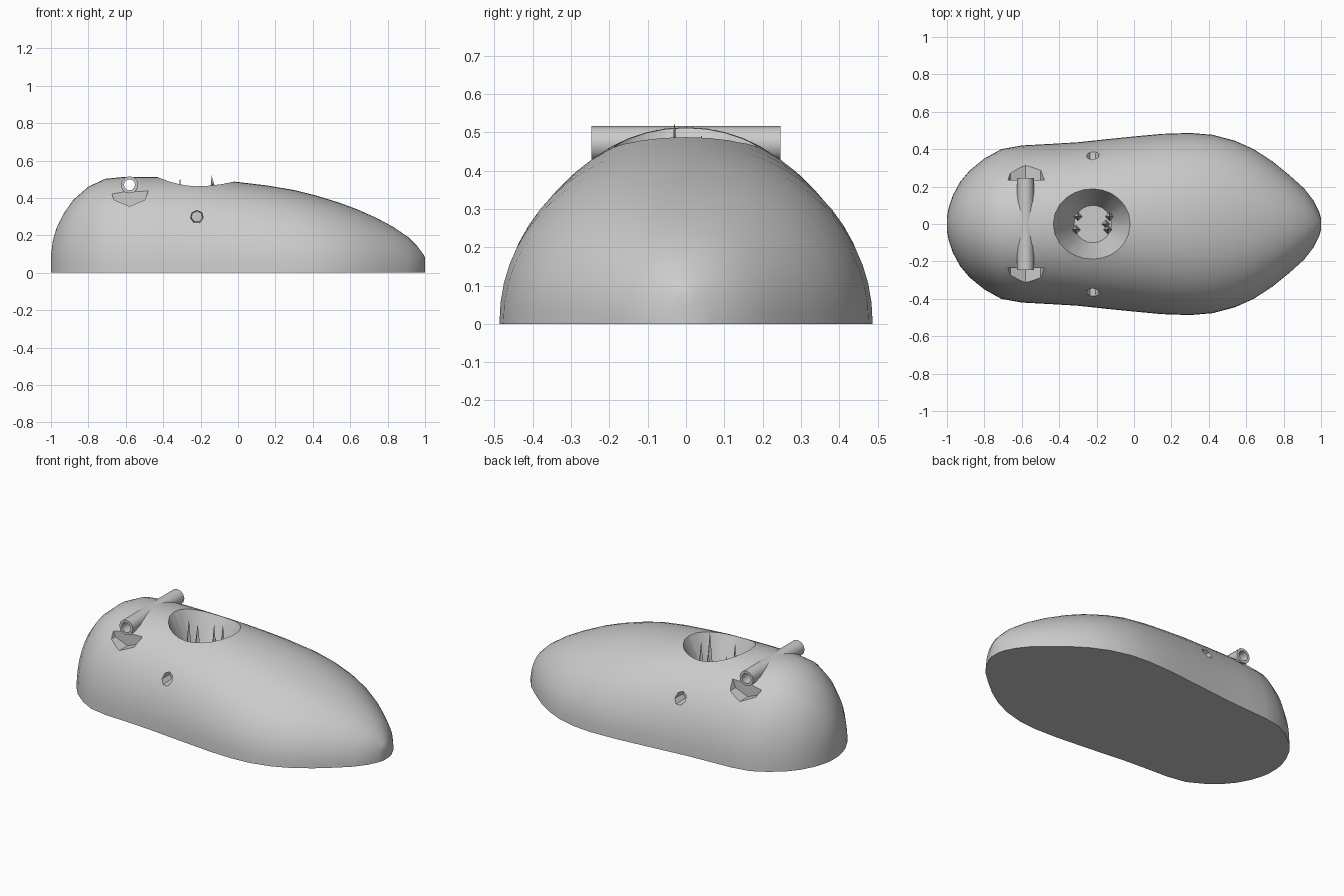
import bpy, bmesh, math
from mathutils import Matrix, Vector

cube = bpy.data.objects.get("Cube")
if cube:
    bpy.data.objects.remove(cube)

grey = bpy.data.materials.new("plain grey")
grey.use_nodes = True
grey.diffuse_color = (0.6, 0.6, 0.6, 1)
grey.node_tree.nodes["Principled BSDF"].inputs["Base Color"].default_value = (0.6, 0.6, 0.6, 1)


def finish(name, bm):
    bmesh.ops.recalc_face_normals(bm, faces=bm.faces)
    mesh = bpy.data.meshes.new(name)
    bm.to_mesh(mesh)
    bm.free()
    mesh.materials.append(grey)
    ob = bpy.data.objects.new(name, mesh)
    bpy.context.collection.objects.link(ob)
    return ob


def cone(name, start, end, r1, r2, sides):
    """Closed cone or cylinder running from start to end."""
    start, end = Vector(start), Vector(end)
    axis = end - start
    turn = axis.to_track_quat('Z', 'Y').to_matrix().to_4x4()
    bm = bmesh.new()
    bmesh.ops.create_cone(bm, cap_ends=True, segments=sides, radius1=r1, radius2=r2,
                          depth=axis.length, matrix=Matrix.Translation((start + end) / 2) @ turn)
    return finish(name, bm)


def cut(target, cutter):
    cutter.hide_render = True
    mod = target.modifiers.new("cut", 'BOOLEAN')
    mod.operation, mod.solver, mod.object = 'DIFFERENCE', 'EXACT', cutter
    bpy.ops.object.select_all(action='DESELECT')
    bpy.context.view_layer.objects.active = target
    target.select_set(True)
    bpy.ops.object.modifier_apply(modifier=mod.name)
    bpy.data.objects.remove(cutter)


def smooth(ob, degrees):
    bpy.ops.object.select_all(action='DESELECT')
    bpy.context.view_layer.objects.active = ob
    ob.select_set(True)
    bpy.ops.object.shade_smooth_by_angle(angle=math.radians(degrees))


# Body: half-oval sections as (x, half width, height)
sections = [
    (-1, .04, .09), (-.99, .09, .17), (-.97, .15, .24), (-.93, .225, .32), (-.88, .285, .39),
    (-.8, .35, .46), (-.71, .4, .502), (-.6, .42, .513), (-.45, .428, .512), (-.3, .437, .508),
    (-.15, .453, .5), (0, .468, .485), (.15, .482, .467), (.3, .487, .442), (.42, .477, .412),
    (.54, .445, .375), (.64, .4, .338), (.74, .335, .293), (.83, .262, .245),
    (.91, .19, .19), (.96, .125, .14), (.99, .065, .1), (1, .03, .08)]
steps = 28
power = 2 / 2.1
bm = bmesh.new()
rings = []
for x, w, h in sections:
    ring = []
    for i in range(steps + 1):
        t = math.pi * i / steps
        c, s = math.cos(t), max(math.sin(t), 0)
        ring.append(bm.verts.new((x, math.copysign(w * abs(c) ** power, c),
                                  h * s ** power if 0 < i < steps else 0)))
    rings.append(ring)
for a, b in zip(rings, rings[1:]):
    for i in range(steps + 1):
        j = (i + 1) % (steps + 1)
        bm.faces.new((a[i], a[j], b[j], b[i]))
bm.faces.new(rings[0])
bm.faces.new(rings[-1])
body = finish("body", bm)

# Funnel-shaped opening in the top
HOLE_X = -.22
cut(body, cone("bowl_cutter", (HOLE_X, 0, .28), (HOLE_X, 0, .56), .1, .235, 24))

# Bar sockets and side holes, the same on both sides
BAR_X, BAR_Z = -.58, .47
for s in (-1, 1):
    cut(body, cone("socket_cutter", (BAR_X, s * .235, BAR_Z), (BAR_X, s * .6, BAR_Z), .115, .115, 8))
    cut(body, cone("side_hole_cutter", (HOLE_X, s * .3, .3), (HOLE_X, s * .5, .3), .03, .045, 7))
cut(body, cone("bore_cutter", (BAR_X, -.6, BAR_Z), (BAR_X, .6, BAR_Z), .035, .035, 12))
smooth(body, 35)

# Hollow cross bar
bar = cone("cross_bar", (BAR_X, -.247, BAR_Z), (BAR_X, .247, BAR_Z), .046, .046, 12)
cut(bar, cone("bar_bore_cutter", (BAR_X, -.4, BAR_Z), (BAR_X, .4, BAR_Z), .03, .03, 12))
smooth(bar, 35)

# Thin spikes standing in the opening
spikes = [(-.31, -.03, .5), (-.3, .04, .45), (-.14, -.03, .52), (-.13, .04, .49), (-.15, .0, .42)]
for i, (x, y, top) in enumerate(spikes):
    cone(f"spike_{i + 1}", (x, y, .275), (x, y, top), .024, .001, 4)
